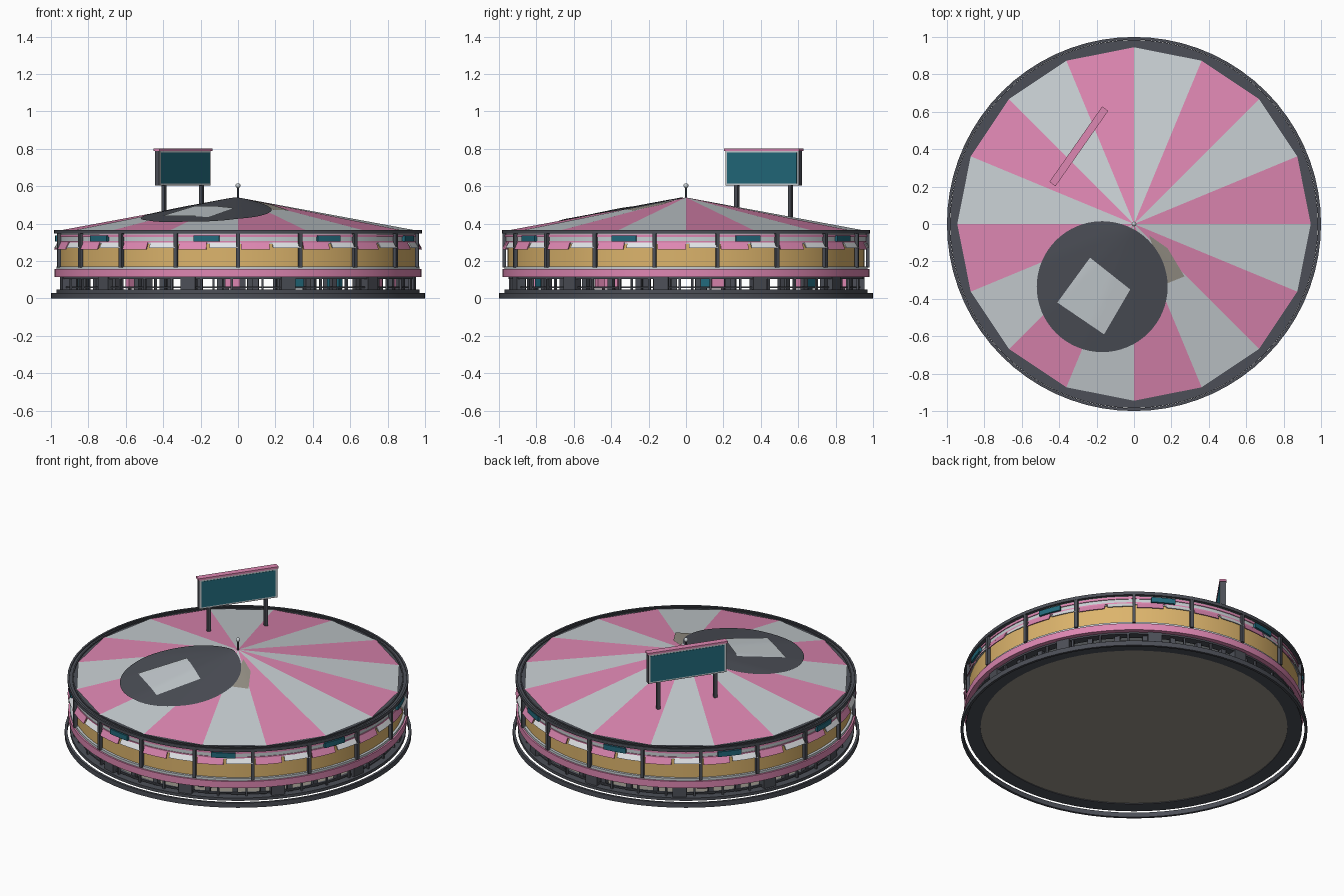
import bpy, bmesh
from math import sin, cos, pi, radians, degrees, atan2, hypot
from mathutils import Matrix, Vector

cube = bpy.data.objects.get("Cube")
if cube:
    bpy.data.objects.remove(cube, do_unlink=True)


def material(name, rgb):
    m = bpy.data.materials.new(name)
    lin = [((c / 255 + 0.055) / 1.055) ** 2.4 for c in rgb] + [1]
    m.use_nodes = True
    m.diffuse_color = lin
    m.node_tree.nodes["Principled BSDF"].inputs["Base Color"].default_value = lin
    return m


PINK = material("pink", (222, 135, 178))
GREY = material("light grey", (199, 206, 210))
DARK = material("charcoal", (76, 79, 87))
TAN = material("warm tan", (220, 180, 108))
TEAL = material("teal", (34, 106, 124))
WHITE = material("off white", (226, 229, 232))
STONE = material("stone", (152, 147, 136))


def finish(name, bm, *mats):
    bmesh.ops.recalc_face_normals(bm, faces=bm.faces)
    me = bpy.data.meshes.new(name)
    bm.to_mesh(me)
    bm.free()
    for m in mats:
        me.materials.append(m)
    ob = bpy.data.objects.new(name, me)
    bpy.context.collection.objects.link(ob)
    return ob


def polar(r, a, z):
    """Angle in degrees, from the front towards the left side."""
    return Vector((r * sin(radians(a)), -r * cos(radians(a)), z))


def sweep(bm, profile, a0=0, a1=360, steps=72, mat=0):
    """Sweep a closed (radius, height) profile round the centre."""
    full = a1 - a0 >= 360
    rings = [[bm.verts.new(polar(r, a0 + (a1 - a0) * i / steps, z)) for r, z in profile]
             for i in range(steps if full else steps + 1)]
    pairs = list(zip(rings, rings[1:] + (rings[:1] if full else [])))
    n = len(profile)
    faces = [bm.faces.new((p[k], p[(k + 1) % n], q[(k + 1) % n], q[k]))
             for p, q in pairs for k in range(n)]
    if not full:
        faces += [bm.faces.new(rings[0]), bm.faces.new(rings[-1])]
    for f in faces:
        f.material_index = mat


def ring(name, r0, r1, z0, z1, mat):
    bm = bmesh.new()
    sweep(bm, [(r0, z0), (r1, z0), (r1, z1), (r0, z1)])
    return finish(name, bm, mat)


def box(bm, centre, size, turn=0, mat=0):
    m = Matrix.Translation(centre) @ Matrix.Rotation(radians(turn), 4, "Z") @ Matrix.Diagonal((*size, 1))
    vs = bmesh.ops.create_cube(bm, size=1, matrix=m)["verts"]
    for f in {f for v in vs for f in v.link_faces}:
        f.material_index = mat


def disc(name, r, z0, z1, mat):
    bm = bmesh.new()
    bmesh.ops.create_cone(bm, cap_ends=True, segments=72, radius1=r, radius2=r, depth=z1 - z0,
                          matrix=Matrix.Translation((0, 0, (z0 + z1) / 2)))
    return finish(name, bm, mat)


# Ground: loose kerb hoop, paved edge and floor
ring("kerb_hoop", 0.985, 1.0, 0, 0.03, DARK)
ring("floor_edge", 0.885, 0.97, 0.03, 0.048, DARK)
disc("floor", 0.89, 0.034, 0.046, STONE)
disc("ground_ceiling", 0.94, 0.118, 0.125, GREY)

# Open ground storey: kiosks, posts and handrails
bm = bmesh.new()
for i in range(11):
    a = 16.4 + 360 / 11 * i
    box(bm, polar(0.93, a, 0.08), (0.08, 0.05, 0.08), a)
finish("kiosks", bm, DARK)
bm = bmesh.new()
for i in range(36):
    a = 10 * i + 4
    box(bm, polar(0.91, a, 0.08), (0.03, 0.03, 0.08), a)
    box(bm, polar(0.94, a + 4, 0.08), (0.012, 0.012, 0.08), a)
finish("ground_posts", bm, DARK)
ring("handrail", 0.925, 0.935, 0.055, 0.064, DARK)
ring("ground_beam", 0.90, 0.95, 0.105, 0.118, DARK)
bm = bmesh.new()
for i in range(9):
    a = 40 * i + 22
    box(bm, polar(0.84, a, 0.083), (0.08, 0.03, 0.06), a, i % 3 == 0)
finish("ground_signs", bm, PINK, TEAL)

# Upper storey bands
ring("pink_fascia", 0.93, 0.98, 0.115, 0.157, PINK)
ring("sill", 0.93, 0.97, 0.157, 0.172, GREY)
ring("main_wall", 0.93, 0.955, 0.172, 0.292, TAN)
ring("upper_band", 0.92, 0.962, 0.292, 0.352, GREY)
ring("upper_pink_strip", 0.95, 0.967, 0.328, 0.342, PINK)
ring("lower_pink_strip", 0.95, 0.966, 0.298, 0.306, PINK)

# Alternating awnings sloping outwards
bm = bmesh.new()
for i in range(36):
    low = 0.262 + 0.008 * (i % 2)
    sweep(bm, [(0.958, 0.298), (0.965, 0.3), (0.983, low), (0.977, low)],
          10 * i + 1, 10 * i + 10, 2, i % 2)
finish("awnings", bm, PINK, WHITE)

# Teal signs in every second bay
bm = bmesh.new()
for i in range(9):
    a = 40 * i + 30
    sweep(bm, [(0.96, 0.304), (0.978, 0.304), (0.978, 0.336), (0.96, 0.336)], a - 4.1, a + 4.1, 3)
finish("bay_signs", bm, TEAL)

# Facade posts
bm = bmesh.new()
for i in range(18):
    box(bm, polar(0.972, 20 * i, 0.26), (0.02, 0.02, 0.19), 20 * i)
finish("facade_posts", bm, DARK)

# Eaves rim with rails
ring("eaves", 0.90, 0.972, 0.348, 0.36, DARK)
ring("outer_rail", 0.972, 0.984, 0.346, 0.366, DARK)
ring("inner_rail", 0.948, 0.956, 0.36, 0.367, DARK)

# Striped sixteen-sided roof
APEX, EAVE, RADIUS, SIDES = 0.54, 0.365, 0.945, 16
bm = bmesh.new()
top = bm.verts.new((0, 0, APEX))
rim = [bm.verts.new((RADIUS * cos(2 * pi * i / SIDES), RADIUS * sin(2 * pi * i / SIDES), EAVE))
       for i in range(SIDES)]
for i in range(SIDES):
    bm.faces.new((top, rim[i], rim[(i + 1) % SIDES])).material_index = i % 2
finish("roof", bm, PINK, GREY)


def on_roof(x, y, lift):
    step = 2 * pi / SIDES
    off = atan2(y, x) % step - step / 2
    d = hypot(x, y) * cos(off) / cos(step / 2)
    return (x, y, APEX - (APEX - EAVE) * d / RADIUS + lift)


def roof_patch(name, place, nu, nv, lift, mat):
    """Thin painted patch laid over the roof from a (u, v) mapping."""
    bm = bmesh.new()
    g = [[bm.verts.new(on_roof(*place(i / nu, j / nv), lift)) for j in range(nv + 1)]
         for i in range(nu + 1)]
    for i in range(nu):
        for j in range(nv):
            bm.faces.new((g[i][j], g[i + 1][j], g[i + 1][j + 1], g[i][j + 1]))
    bmesh.ops.remove_doubles(bm, verts=bm.verts, dist=0.0001)
    ob = finish(name, bm, mat)
    if ob.data.polygons[0].normal.z < 0:
        ob.data.flip_normals()


def quad(a, b, c, d):
    a, b, c, d = map(Vector, (a, b, c, d))
    return lambda u, v: a.lerp(b, u).lerp(d.lerp(c, u), v)


roof_patch("dark_roof_circle",
           lambda u, v: (-0.17 + 0.35 * u * cos(2 * pi * v), -0.335 + 0.35 * u * sin(2 * pi * v)),
           14, 64, 0.005, DARK)
roof_patch("pale_roof_panel", quad((-0.41, -0.42), (-0.16, -0.59), (-0.02, -0.35), (-0.235, -0.18)),
           14, 14, 0.009, GREY)
roof_patch("stone_roof_wedge", quad((0.08, -0.06), (0.17, -0.32), (0.27, -0.28), (0.18, -0.13)),
           8, 8, 0.003, STONE)

# Finial
bm = bmesh.new()
bmesh.ops.create_cone(bm, cap_ends=True, segments=10, radius1=0.006, radius2=0.006, depth=0.08,
                      matrix=Matrix.Translation((0, 0, 0.56)))
finish("finial_pole", bm, DARK)
bm = bmesh.new()
bmesh.ops.create_uvsphere(bm, u_segments=12, v_segments=8, radius=0.013,
                          matrix=Matrix.Translation((0, 0, 0.603)))
finish("finial_ball", bm, GREY)

# Rooftop billboard with a screen on each side
turn = degrees(atan2(0.40, 0.28))
spin = Matrix.Rotation(radians(turn), 3, "Z")


def board(name, parts, mat):
    bm = bmesh.new()
    for (x, y, z), size in parts:
        box(bm, Vector((-0.295, 0.415, z)) + spin @ Vector((x, y, 0)), size, turn)
    finish(name, bm, mat)


board("billboard_body", [((0, 0, 0.697), (0.48, 0.028, 0.186))], DARK)
board("billboard_frame", [((0, s * 0.014, 0.697), (0.475, 0.004, 0.18)) for s in (-1, 1)], GREY)
board("billboard_screens", [((0, s * 0.015, 0.697), (0.455, 0.006, 0.164)) for s in (-1, 1)], TEAL)
board("billboard_cap", [((0, 0, 0.795), (0.492, 0.04, 0.012))], PINK)
board("billboard_legs", [((s * 0.175, 0, 0.52), (0.02, 0.02, 0.18)) for s in (-1, 1)], DARK)

# Smooth round parts, keep edges sharp
for ob in bpy.context.scene.objects:
    ob.select_set(ob.type == "MESH" and ob.name != "roof")
    if ob.select_get():
        bpy.context.view_layer.objects.active = ob
bpy.ops.object.shade_smooth_by_angle()
